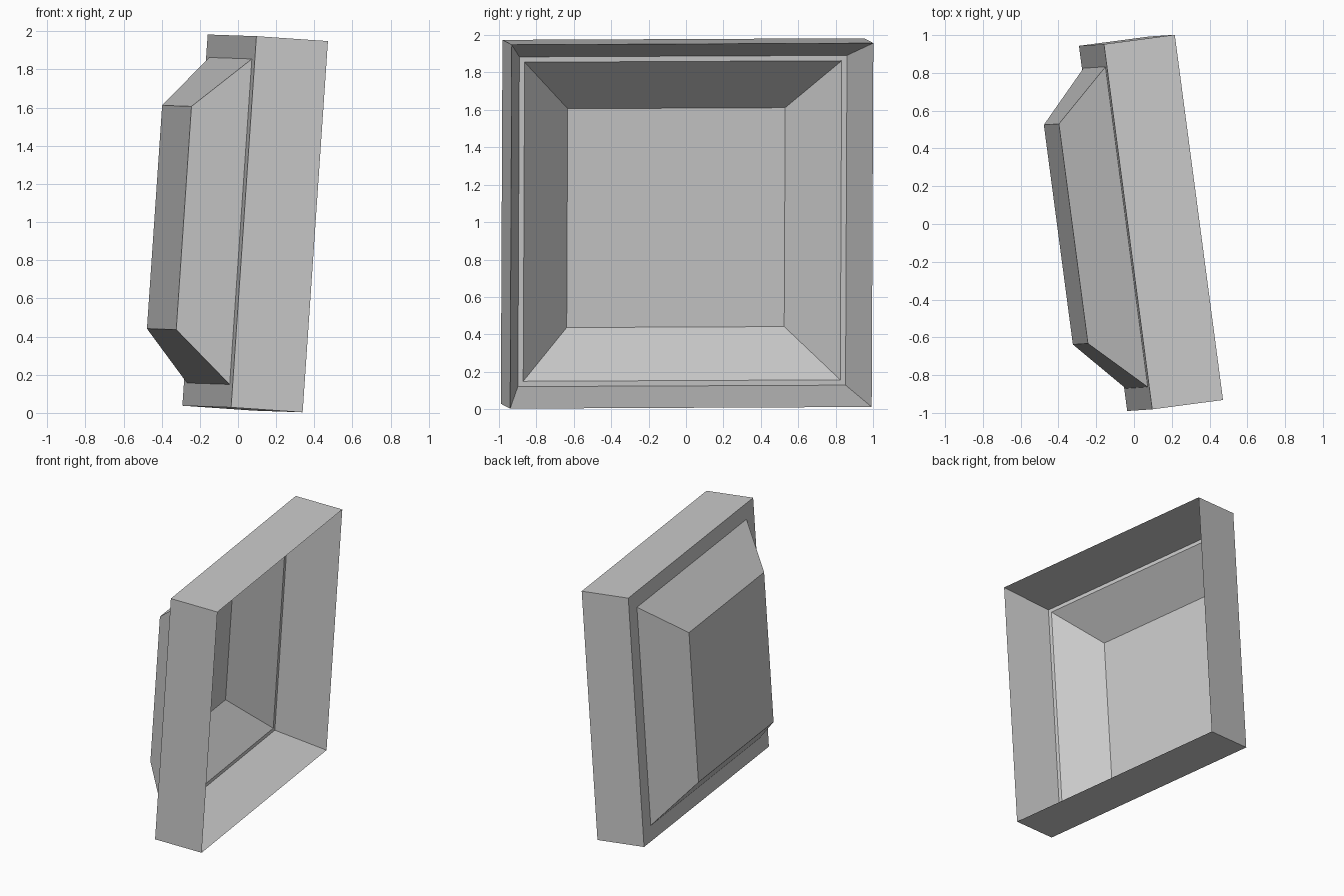
import bpy
import bmesh
from mathutils import Matrix, Vector

cube = bpy.data.objects.get("Cube")
if cube:
    bpy.data.objects.remove(cube, do_unlink=True)

grey = bpy.data.materials.new("plain_grey")
grey.use_nodes = True
colour = (0.6, 0.6, 0.6, 1)
grey.diffuse_color = colour
grey.node_tree.nodes["Principled BSDF"].inputs["Base Color"].default_value = colour

# Tilted axes: the opening faces along "out"
out = Vector((0.989, 0.131, -0.068)).normalized()
up = Vector((0.072, 0.005, 0.997))
up = (up - out * up.dot(out)).normalized()
side = up.cross(out)
pose = Matrix((out, side, up)).transposed().to_4x4()
pose.translation = (-0.0975, -0.019, 1.006)


def square_loft(name, sections, closed=False, floor=False):
    """Join square sections, each given as (side length, distance along out)."""
    bm = bmesh.new()
    rings = []
    for size, depth in sections:
        h = size / 2
        rings.append([bm.verts.new((depth, a * h, b * h))
                      for a, b in ((-1, -1), (1, -1), (1, 1), (-1, 1))])
    pairs = list(zip(rings, rings[1:]))
    if closed:
        pairs.append((rings[-1], rings[0]))
    for first, second in pairs:
        for i in range(4):
            j = (i + 1) % 4
            bm.faces.new((first[i], second[i], second[j], first[j]))
    if floor:
        bm.faces.new(rings[-1])
    bmesh.ops.recalc_face_normals(bm, faces=bm.faces)
    mesh = bpy.data.meshes.new(name)
    bm.to_mesh(mesh)
    bm.free()
    mesh.materials.append(grey)
    obj = bpy.data.objects.new(name, mesh)
    obj.matrix_world = pose
    bpy.context.collection.objects.link(obj)


# Square frame with a straight outside, a sloping inside and a sharp rim
square_loft("frame", [(1.95, 0.379), (1.95, 0), (1.767, 0)], closed=True)

# Narrow flat lip and the tapered recess behind it
square_loft("recessed_bowl", [(1.767, 0), (1.71, 0), (1.173, -0.266)], floor=True)
